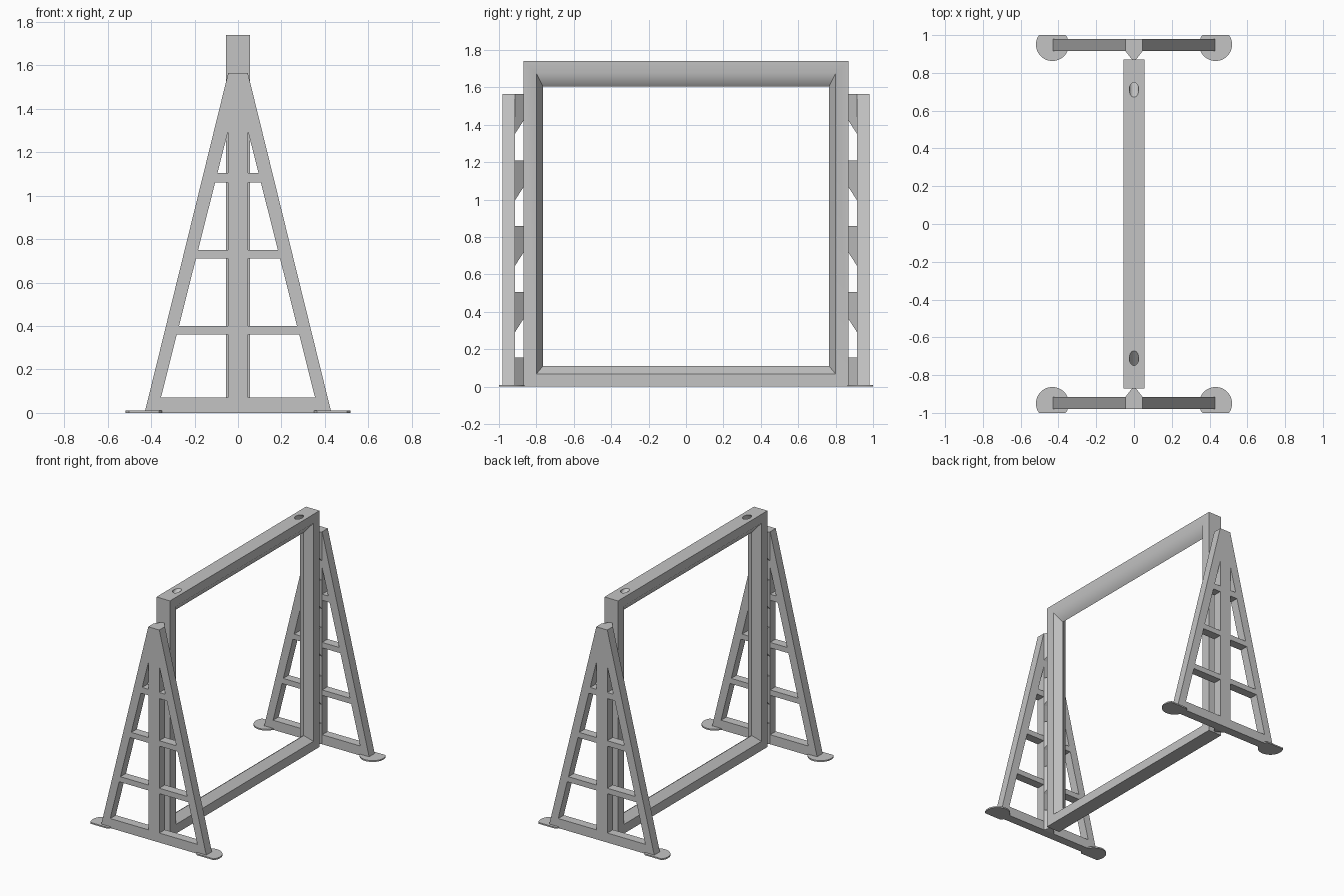
import bpy, bmesh, math
from mathutils import Matrix

cube = bpy.data.objects.get("Cube")
if cube:
    bpy.data.objects.remove(cube, do_unlink=True)

grey = bpy.data.materials.new("plain_grey")
grey.use_nodes = True
colour = (0.55, 0.55, 0.55, 1)
grey.diffuse_color = colour
grey.node_tree.nodes["Principled BSDF"].inputs["Base Color"].default_value = colour


def add_object(name, bm):
    bmesh.ops.remove_doubles(bm, verts=bm.verts, dist=0.0001)
    bmesh.ops.recalc_face_normals(bm, faces=bm.faces)
    mesh = bpy.data.meshes.new(name)
    bm.to_mesh(mesh)
    bm.free()
    mesh.materials.append(grey)
    obj = bpy.data.objects.new(name, mesh)
    bpy.context.collection.objects.link(obj)
    return obj


def loft(bm, rings, closed=False):
    """Skin a list of equal point rings, capped unless closed on itself."""
    loops = [[bm.verts.new(p) for p in ring] for ring in rings]
    pairs = list(zip(loops, loops[1:]))
    if closed:
        pairs.append((loops[-1], loops[0]))
    else:
        bm.faces.new(loops[0])
        bm.faces.new(loops[-1])
    n = len(loops[0])
    for a, b in pairs:
        for i in range(n):
            j = (i + 1) % n
            bm.faces.new((a[i], a[j], b[j], b[i]))


def baked_mesh(obj):
    graph = bpy.context.evaluated_depsgraph_get()
    return bpy.data.meshes.new_from_object(obj.evaluated_get(graph))


# Square frame with a ridged inner edge
def rectangle(x, y, low, high):
    return [(x, -y, low), (x, y, low), (x, y, high), (x, -y, high)]


half = 0.055
outer, shoulder = (0.87, 0, 1.74), (0.8, 0.068, 1.675)
bm = bmesh.new()
loft(bm, [rectangle(half, *outer), rectangle(half, *shoulder),
          rectangle(0, 0.765, 0.11, 1.605),
          rectangle(-half, *shoulder), rectangle(-half, *outer)], closed=True)
frame = add_object("square_frame", bm)

# Slanted blind holes in the top beam
bm = bmesh.new()
for side in (-1, 1):
    place = (Matrix.Translation((0, side * 0.71, 1.74))
             @ Matrix.Rotation(side * math.radians(50), 4, "X"))
    bmesh.ops.create_cone(bm, cap_ends=True, segments=32, radius1=0.025,
                          radius2=0.025, depth=0.2, matrix=place)
cutter = add_object("hole_cutter", bm)
cutter.hide_render = True
cut = frame.modifiers.new("holes", "BOOLEAN")
cut.operation, cut.solver, cut.object = "DIFFERENCE", "EXACT", cutter
mesh = baked_mesh(frame)
frame.modifiers.clear()
frame.data = mesh
bpy.data.objects.remove(cutter, do_unlink=True)

# Outline of the ladder-like end support, with its openings
POST = 0.045
rungs = [(0, 0.07), (0.36, 0.4), (0.71, 0.75), (1.06, 1.105)]


def inner_x(z):
    return POST + (1.3 - z) * 0.252


outlines = [[(-0.43, 0), (0.43, 0), (POST, 1.565), (-POST, 1.565)]]
for s in (-1, 1):
    for (_, low), (high, _) in zip(rungs, rungs[1:]):
        outlines.append([(s * POST, low), (s * inner_x(low), low),
                         (s * inner_x(high), high), (s * POST, high)])
    low = rungs[-1][1]
    outlines.append([(s * POST, low), (s * inner_x(low), low), (s * POST, 1.3)])


def support(name, side):
    curve = bpy.data.curves.new(name, "CURVE")
    curve.dimensions, curve.fill_mode = "2D", "BOTH"
    curve.extrude = 0.0325
    for points in outlines:
        spline = curve.splines.new("POLY")
        spline.points.add(len(points) - 1)
        for point, (x, z) in zip(spline.points, points):
            point.co = (x, z, 0, 1)
        spline.use_cyclic_u = True
    helper = bpy.data.objects.new(name + "_outline", curve)
    bpy.context.collection.objects.link(helper)
    bpy.context.view_layer.update()
    bm = bmesh.new()
    bm.from_mesh(baked_mesh(helper))
    bpy.data.objects.remove(helper, do_unlink=True)
    bm.transform(Matrix.Translation((0, side * 0.9475, 0))
                 @ Matrix.Rotation(math.radians(90), 4, "X"))
    return add_object(name, bm)


# Tapered brackets joining a support to the frame
def brackets(name, side):
    bm = bmesh.new()
    for top in (0.155, 0.505, 0.86, 1.21, 1.565):
        rings = []
        for y, x, drop in ((0.915, POST, 0.215), (0.87, 0.01, 0.145)):
            low = max(0, top - drop)
            y *= side
            rings.append([(-x, y, low), (x, y, low), (x, y, top), (-x, y, top)])
        loft(bm, rings)
    return add_object(name, bm)


# Thin round foot pad, cut straight along its outer side
def foot_pad(name, x, side):
    rings = []
    for z in (0, 0.01):
        ring = []
        for i in range(48):
            a = math.tau * i / 48
            y = min(0.95 + 0.087 * math.sin(a), 1)
            ring.append((x + 0.087 * math.cos(a), side * y, z))
        rings.append(ring)
    bm = bmesh.new()
    loft(bm, rings)
    return add_object(name, bm)


parts = [frame]
for end, side in (("front", -1), ("back", 1)):
    parts.append(support(end + "_support", side))
    parts.append(brackets(end + "_brackets", side))
    for hand, x in (("left", 0.432), ("right", -0.432)):
        parts.append(foot_pad(f"{end}_{hand}_foot_pad", x, side))

# Smooth shading with sharp edges kept
bpy.ops.object.select_all(action="DESELECT")
for part in parts:
    part.select_set(True)
bpy.context.view_layer.objects.active = frame
bpy.ops.object.shade_smooth_by_angle(angle=math.radians(40))
